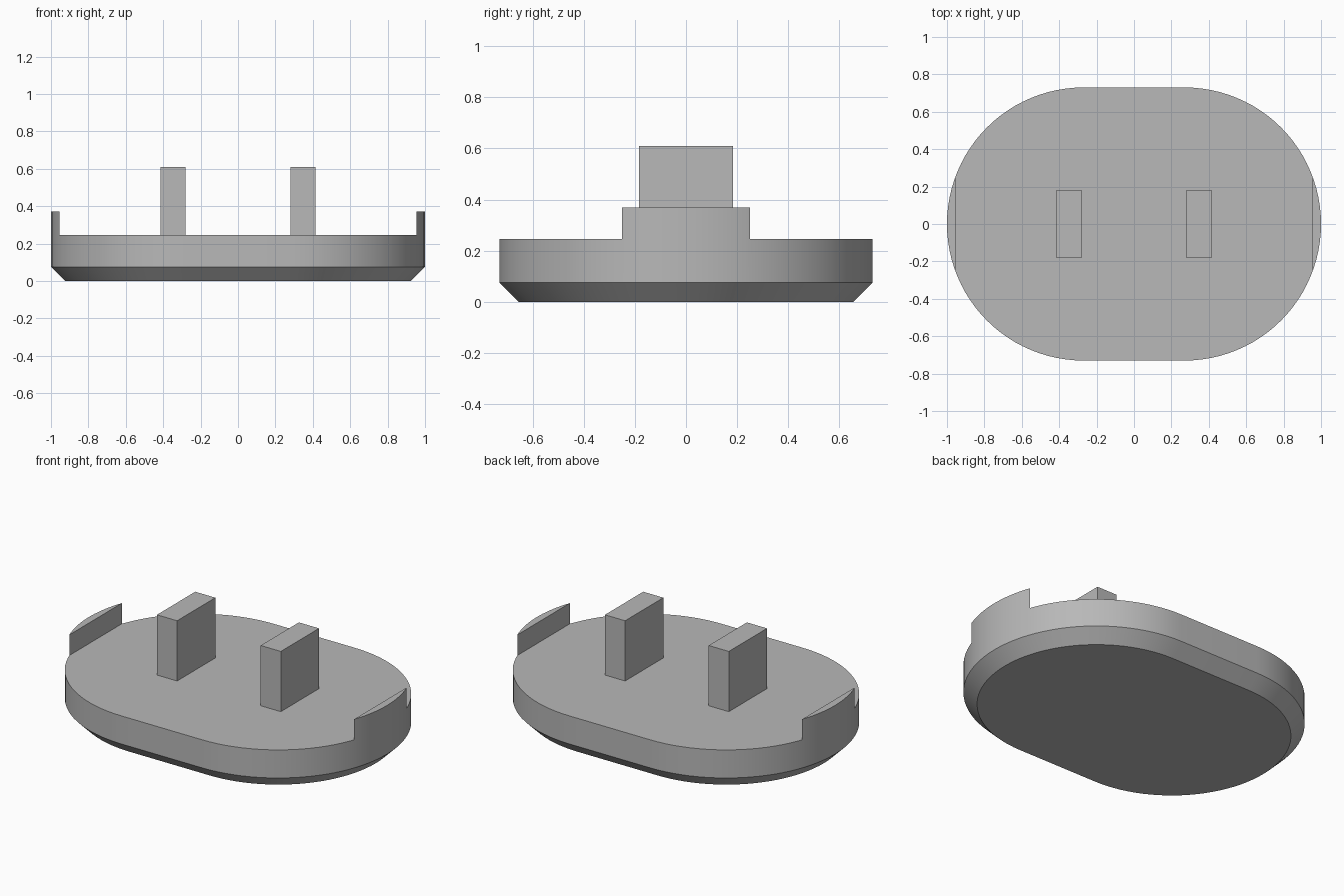
import bpy
import bmesh
import math

default_cube = bpy.data.objects.get("Cube")
if default_cube:
    bpy.data.objects.remove(default_cube, do_unlink=True)

RADIUS, CENTRE = 0.73, 0.27      # rounded ends of the base outline
CHAMFER = 0.075
DECK, RIM = 0.245, 0.37          # heights of the deck and the end lips
LIP_X = 0.955                    # inner face of the end lips
ARC_STEPS = 48

grey = bpy.data.materials.new("plain grey")
grey.use_nodes = True
colour = (0.48, 0.48, 0.48, 1)
grey.diffuse_color = colour
grey.node_tree.nodes["Principled BSDF"].inputs["Base Color"].default_value = colour


def outline(radius):
    """Stadium outline, counter-clockwise."""
    points = []
    for side in (1, -1):
        for i in range(ARC_STEPS + 1):
            a = math.pi * (i / ARC_STEPS - 0.5)
            points.append((side * (CENTRE + radius * math.cos(a)),
                           side * radius * math.sin(a)))
    return points


def add_object(name, bm):
    bmesh.ops.recalc_face_normals(bm, faces=bm.faces)
    mesh = bpy.data.meshes.new(name)
    bm.to_mesh(mesh)
    bm.free()
    mesh.materials.append(grey)
    obj = bpy.data.objects.new(name, mesh)
    bpy.context.collection.objects.link(obj)
    return obj


def box(name, x, y, z):
    """Box from (min, max) ranges on each axis."""
    bm = bmesh.new()
    bmesh.ops.create_cube(bm, size=1)
    for v in bm.verts:
        v.co = [r[0] if c < 0 else r[1] for c, r in zip(v.co, (x, y, z))]
    return add_object(name, bm)


# Base: chamfered stadium, lofted up to the lip height
bm = bmesh.new()
rings = [[bm.verts.new((x, y, z)) for x, y in outline(r)]
         for r, z in ((RADIUS - CHAMFER, 0), (RADIUS, CHAMFER), (RADIUS, RIM))]
count = len(rings[0])
for low, high in zip(rings, rings[1:]):
    for i in range(count):
        j = (i + 1) % count
        bm.faces.new((low[i], low[j], high[j], high[i]))
bm.faces.new(rings[0][::-1])
bm.faces.new(rings[-1])
base = add_object("base_with_end_lips", bm)

# Cut the deck down, leaving a lip at each end
cutter = box("deck_cutter", (-LIP_X, LIP_X), (-1, 1), (DECK, 1))
cutter.hide_render = True
cut = base.modifiers.new("deck_cut", 'BOOLEAN')
cut.operation = 'DIFFERENCE'
cut.solver = 'EXACT'
cut.object = cutter
bpy.context.view_layer.objects.active = base
base.select_set(True)
bpy.ops.object.modifier_apply(modifier=cut.name)
bpy.data.objects.remove(cutter, do_unlink=True)

bpy.ops.object.select_all(action='DESELECT')
base.select_set(True)
bpy.context.view_layer.objects.active = base
bpy.ops.object.shade_smooth_by_angle(angle=math.radians(30))

# Upright prongs
for name, x in (("left_prong", (0.28, 0.415)), ("right_prong", (-0.415, -0.28))):
    box(name, x, (-0.183, 0.183), (DECK, 0.61))
